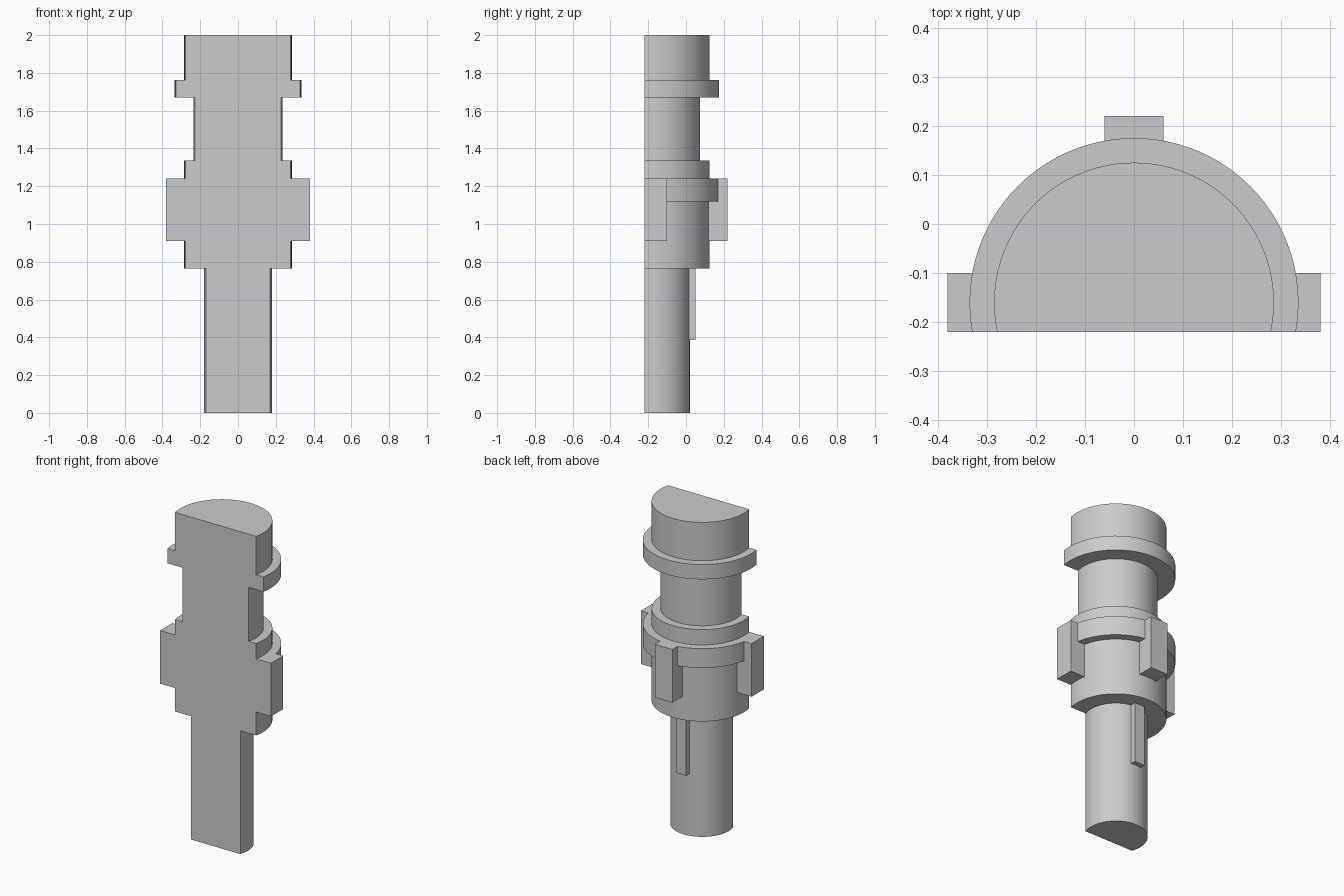
import bpy, bmesh, math
from mathutils import Matrix, Vector

cube = bpy.data.objects.get("Cube")
if cube:
    bpy.data.objects.remove(cube, do_unlink=True)

FRONT = -0.22   # flat cut face
AXIS = -0.16    # y of the turning axis

grey = bpy.data.materials.new("light grey")
grey.use_nodes = True
colour = (0.6, 0.6, 0.6, 1)
grey.diffuse_color = colour
grey.node_tree.nodes["Principled BSDF"].inputs["Base Color"].default_value = colour


def make_object(name, bm):
    bmesh.ops.recalc_face_normals(bm, faces=bm.faces[:])
    mesh = bpy.data.meshes.new(name)
    bm.to_mesh(mesh)
    bm.free()
    mesh.materials.append(grey)
    obj = bpy.data.objects.new(name, mesh)
    bpy.context.collection.objects.link(obj)
    return obj


def block(name, low, high):
    bm = bmesh.new()
    low, high = Vector(low), Vector(high)
    size = high - low
    place = Matrix.Translation((low + high) / 2) @ Matrix.Diagonal((*size, 1))
    bmesh.ops.create_cube(bm, size=1, matrix=place)
    return make_object(name, bm)


# Stepped turned body: (radius, top height) of each section from the bottom up
sections = [(0.18, 0.765), (0.285, 1.12), (0.335, 1.24), (0.285, 1.335),
            (0.235, 1.67), (0.335, 1.762), (0.285, 2.0)]
profile = [(0, 0)]
z = 0
for radius, top in sections:
    profile += [(radius, z), (radius, top)]
    z = top
profile.append((0, z))

bm = bmesh.new()
verts = [bm.verts.new((r, AXIS, h)) for r, h in profile]
edges = [bm.edges.new(pair) for pair in zip(verts, verts[1:])]
bmesh.ops.spin(bm, geom=verts + edges, cent=(0, AXIS, 0), axis=(0, 0, 1),
               angle=math.tau, steps=96, use_merge=False)
bmesh.ops.remove_doubles(bm, verts=bm.verts[:], dist=0.0001)

# Slice off the front and close it with one flat face
bmesh.ops.bisect_plane(bm, geom=bm.verts[:] + bm.edges[:] + bm.faces[:],
                       plane_co=(0, FRONT, 0), plane_no=(0, -1, 0), clear_outer=True)
bmesh.ops.holes_fill(bm, edges=[e for e in bm.edges if e.is_boundary], sides=0)
body = make_object("turned_body", bm)
bpy.ops.object.select_all(action="DESELECT")
body.select_set(True)
bpy.context.view_layer.objects.active = body
bpy.ops.object.shade_smooth_by_angle(angle=math.radians(30))

# Locating keys around the hub
for name, side in (("left_key", 1), ("right_key", -1)):
    inner, outer = sorted((side * 0.27, side * 0.38))
    block(name, (inner, FRONT, 0.91), (outer, -0.10, 1.24))
block("back_key", (-0.06, 0.10, 0.91), (0.06, 0.22, 1.24))

# Narrow key on the lower shaft
block("shaft_key", (-0.035, 0.0, 0.385), (0.035, 0.05, 0.765))
